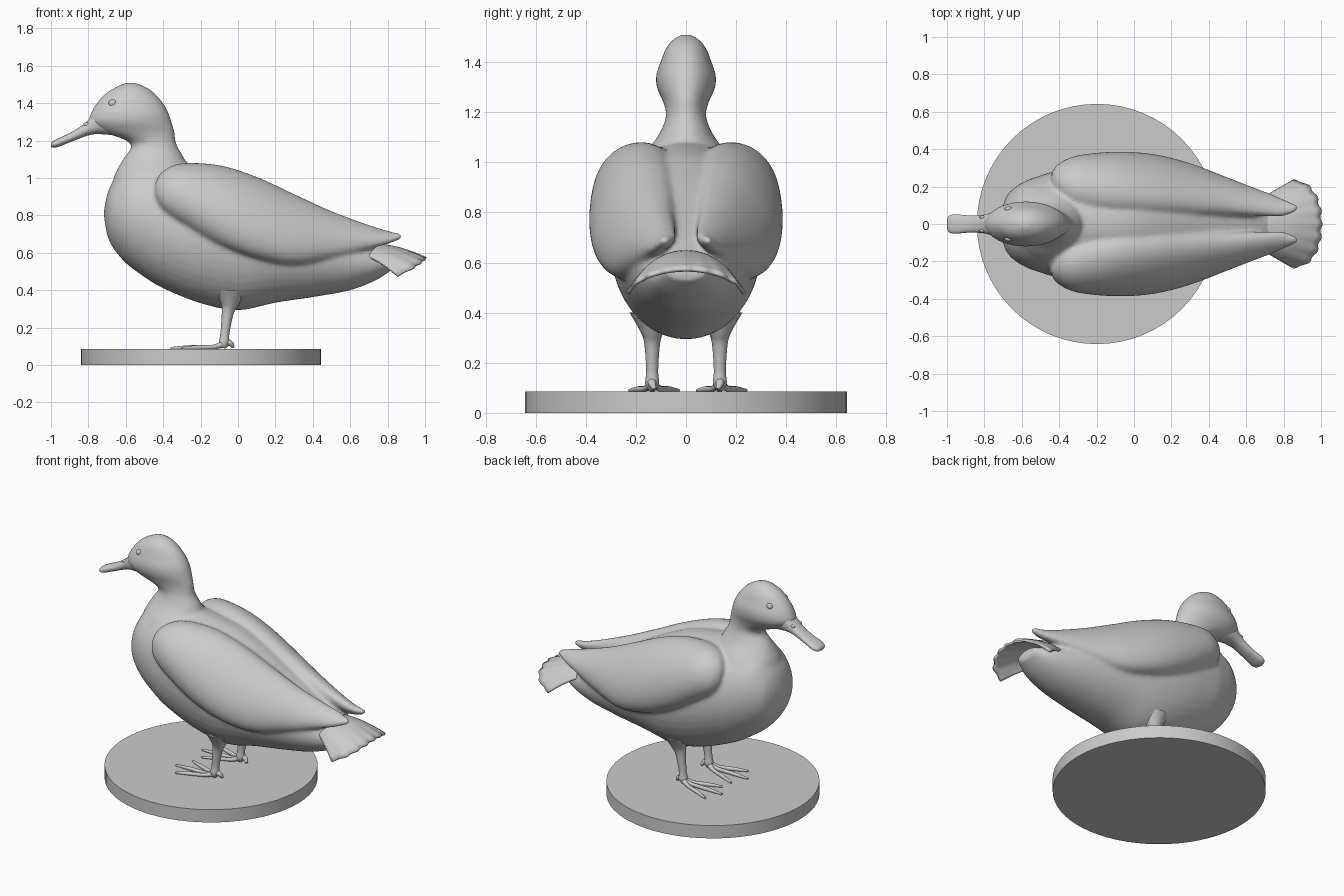
import bpy, bmesh
from math import sin, cos, pi, radians
from mathutils import Vector as V

if "Cube" in bpy.data.objects:
    bpy.data.objects.remove(bpy.data.objects["Cube"])


def new_object(name, bm):
    bmesh.ops.recalc_face_normals(bm, faces=bm.faces[:])
    mesh = bpy.data.meshes.new(name)
    bm.to_mesh(mesh)
    bm.free()
    for p in mesh.polygons:
        p.use_smooth = True
    ob = bpy.data.objects.new(name, mesh)
    bpy.context.collection.objects.link(ob)
    return ob


def spline(rows, steps):
    """Catmull-Rom interpolation of a list of number tuples."""
    out = []
    for i in range(len(rows) - 1):
        a, b, c, d = rows[max(i - 1, 0)], rows[i], rows[i + 1], rows[min(i + 2, len(rows) - 1)]
        for k in range(steps):
            t = k / steps
            out.append([0.5 * (2 * q + (r - p) * t + (2 * p - 5 * q + 4 * r - s) * t * t
                               + (3 * q - p - 3 * r + s) * t ** 3) for p, q, r, s in zip(a, b, c, d)])
    return out + [list(rows[-1])]


def loft(bm, sections, steps=5, n=40, power=1.0):
    """Closed skin through elliptic sections (centre, axis u, axis v)."""
    rings = []
    for row in spline([(*c, *u, *v) for c, u, v in sections], steps):
        c, u, v = V(row[:3]), V(row[3:6]), V(row[6:])
        ring = []
        for k in range(n):
            a, b = cos(2 * pi * k / n), sin(2 * pi * k / n)
            a = abs(a) ** power * (1 if a > 0 else -1)
            b = abs(b) ** power * (1 if b > 0 else -1)
            ring.append(bm.verts.new(c + u * a + v * b))
        rings.append(ring)
    for r, s in zip(rings, rings[1:]):
        for k in range(n):
            bm.faces.new((r[k], r[(k + 1) % n], s[(k + 1) % n], s[k]))
    bm.faces.new(rings[0])
    bm.faces.new(rings[-1])


def x_section(x, top, bottom, half_width):
    return V((x, 0, (top + bottom) / 2)), V((0, half_width, 0)), V((0, 0, (top - bottom) / 2))


def z_section(z, x0, x1, half_width):
    return V(((x0 + x1) / 2, 0, z)), V(((x1 - x0) / 2, 0, 0)), V((0, half_width, 0))


def wing_section(side, x, yt, zt, yb, zb, thick):
    top, bottom = V((x, side * yt, zt)), V((x, side * yb, zb))
    u = (top - bottom) / 2
    return (top + bottom) / 2, u, V((0, -u.z, u.y)).normalized() * thick


def blob(bm, loc, scale):
    made = bmesh.ops.create_uvsphere(bm, u_segments=16, v_segments=10, radius=1)["verts"]
    for v in made:
        v.co = V(loc) + V([a * b for a, b in zip(v.co, scale)])


# Body: torso, neck with head, and folded wings blended together
bm = bmesh.new()
loft(bm, [x_section(*s) for s in (
    (-.716, .83, .79, .02), (-.70, .91, .70, .10), (-.67, .98, .63, .165), (-.6, 1.07, .545, .22),
    (-.5, 1.09, .47, .26), (-.4, 1.09, .41, .285), (-.2, 1.07, .33, .305), (0, 1.03, .293, .30),
    (.2, .94, .333, .28), (.4, .83, .363, .24), (.6, .72, .40, .19), (.75, .63, .46, .14),
    (.85, .595, .53, .08))])
loft(bm, [z_section(*s) for s in (
    (.85, -.69, -.22, .24), (1.0, -.665, -.25, .19), (1.1, -.615, -.285, .115), (1.17, -.57, -.325, .083),
    (1.21, -.62, -.335, .082), (1.25, -.735, -.34, .095), (1.3, -.795, -.355, .117),
    (1.35, -.785, -.372, .119), (1.4, -.755, -.40, .102), (1.45, -.71, -.443, .083),
    (1.485, -.655, -.49, .058), (1.51, -.60, -.55, .02))])
for side in (-1, 1):
    loft(bm, [wing_section(side, *s) for s in (
        (-.44, .24, .98, .27, .90, .02), (-.40, .18, 1.03, .28, .83, .09), (-.3, .12, 1.06, .30, .76, .15),
        (-.1, .10, 1.055, .32, .65, .157), (.1, .09, .995, .32, .58, .142), (.3, .08, .905, .28, .545, .12),
        (.5, .07, .815, .22, .575, .085), (.7, .05, .74, .165, .63, .045), (.8, .045, .71, .13, .655, .028),
        (.875, .075, .695, .095, .68, .014))])
body = new_object("body", bm)
mod = body.modifiers.new("blend", "REMESH")
mod.mode = "VOXEL"
mod.voxel_size = 0.011
mod.use_smooth_shade = True
mod = body.modifiers.new("soften", "SMOOTH")
mod.factor = 0.5
mod.iterations = 10

# Bill
bm = bmesh.new()
loft(bm, [x_section(*s) for s in (
    (-.68, 1.40, 1.23, .07), (-.75, 1.365, 1.235, .062), (-.8, 1.31, 1.228, .05), (-.85, 1.27, 1.21, .046),
    (-.9, 1.24, 1.19, .047), (-.96, 1.212, 1.167, .052), (-.99, 1.197, 1.163, .043),
    (-1.0, 1.185, 1.168, .025))], power=0.85)
new_object("bill", bm)

# Eyes and nostrils
bm = bmesh.new()
for side in (-1, 1):
    blob(bm, (-.67, side * .08, 1.40), (.022, .014, .02))
new_object("eyes", bm)
bm = bmesh.new()
for side in (-1, 1):
    blob(bm, (-.81, side * .036, 1.287), (.016, .009, .011))
new_object("nostrils", bm)

# Tail fan: arched, spreading from the rump, with a scalloped edge
bm = bmesh.new()
rows, cols = 12, 48
grid = []
for i in range(rows + 1):
    t = 0.3 + 0.7 * i / rows
    row = []
    for j in range(cols + 1):
        v = 2 * j / cols - 1
        a = radians(30) * v
        r = t * (.55 - .09 * v ** 4 + .006 * cos(8 * pi * v) * t ** 4)
        z = .60 + .045 * sin(pi * t) - .03 * t ** 4 - .095 * v * v * t
        row.append(bm.verts.new((.45 + r * cos(a), r * sin(a), z)))
    grid.append(row)
for r, s in zip(grid, grid[1:]):
    for j in range(cols):
        bm.faces.new((r[j], r[j + 1], s[j + 1], s[j]))
tail = new_object("tail", bm)
mod = tail.modifiers.new("thickness", "SOLIDIFY")
mod.thickness = 0.014
mod.offset = 0


# Legs and toes: tapered tubes
def tubes(name, paths):
    cu = bpy.data.curves.new(name, "CURVE")
    cu.dimensions = "3D"
    cu.bevel_depth = 1
    cu.bevel_resolution = 4
    cu.use_fill_caps = True
    for path in paths:
        pts = spline(path, 5)
        sp = cu.splines.new("POLY")
        sp.points.add(len(pts) - 1)
        for p, (x, y, z, r) in zip(sp.points, pts):
            p.co = (x, y, z, 1)
            p.radius = r
        sp.use_smooth = True
    bpy.context.collection.objects.link(bpy.data.objects.new(name, cu))


for side, label in ((-1, "right"), (1, "left")):
    y = side * .135
    tubes(label + "_leg", [[(-.04, y, .40, .09), (-.045, y, .33, .05), (-.055, y, .28, .032),
                            (-.07, y, .17, .024), (-.075, y, .12, .028), (-.085, y, .095, .018)]])
    toes = [[(-.07, y, .115, .02), (-.13, y + .3 * dy, .097, .012), (tip * .6 - .04, y + .65 * dy, .094, .012),
             (tip, y + dy, .09, .006)] for tip, dy in ((-.36, 0), (-.31, .105), (-.30, -.09))]
    toes.append([(-.07, y, .125, .02), (-.04, y, .115, .015), (-.025, y - side * .01, .095, .008)])
    tubes(label + "_toes", toes)

# Round base
bpy.ops.mesh.primitive_cylinder_add(vertices=64, radius=.642, depth=.085, location=(-.198, 0, .0425))
bpy.context.object.name = "base"
bpy.ops.object.shade_smooth_by_angle()
